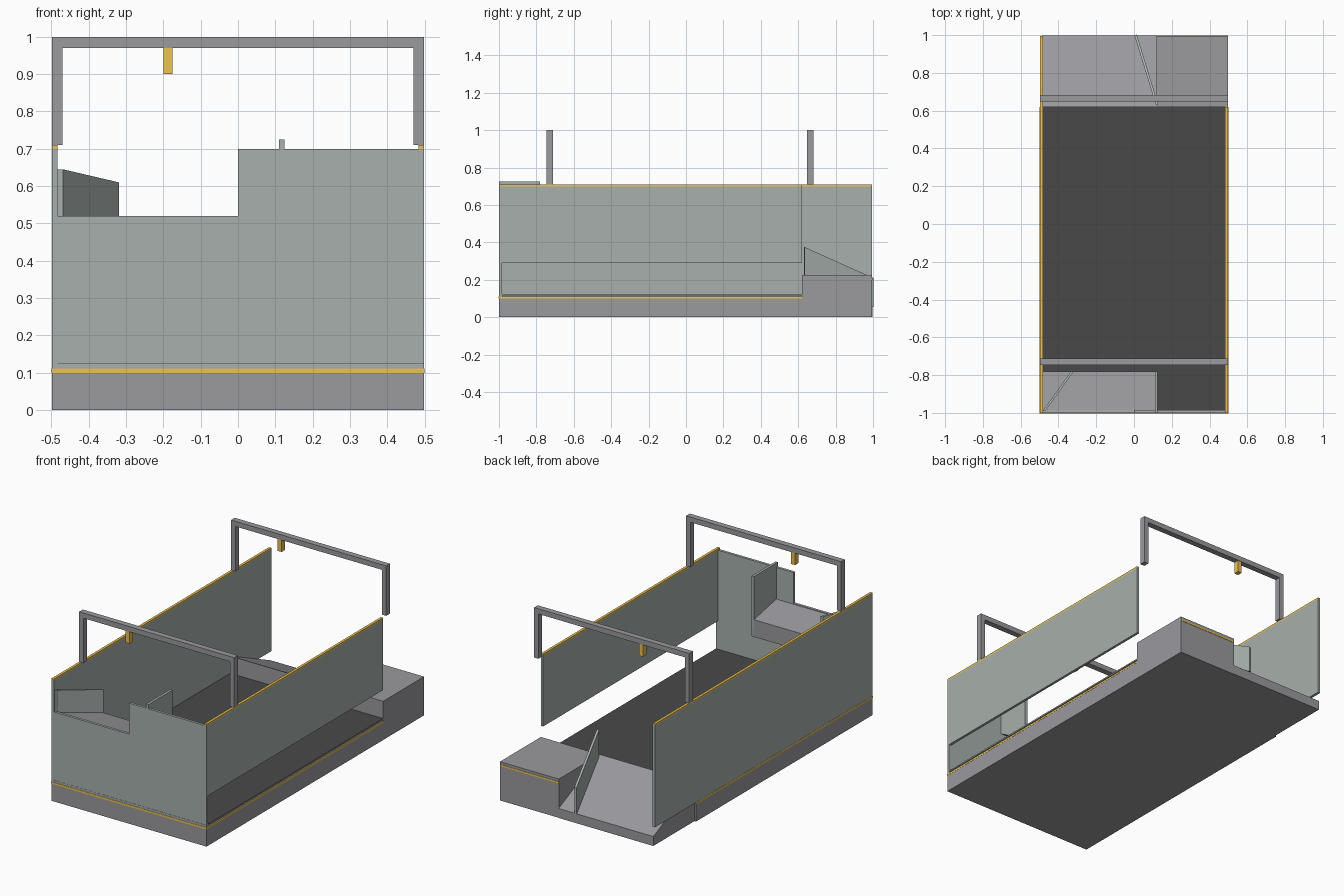
import bpy, bmesh
from mathutils import Vector

if "Cube" in bpy.data.objects:
    bpy.data.objects.remove(bpy.data.objects["Cube"])


def material(name, rgb):
    m = bpy.data.materials.new(name)
    m.diffuse_color = (*rgb, 1)
    m.use_nodes = True
    m.node_tree.nodes["Principled BSDF"].inputs["Base Color"].default_value = m.diffuse_color
    return m


GREY = material("mid_grey", (0.325, 0.325, 0.345))
GLASS = material("pale_glass", (0.386, 0.433, 0.411))
GOLD = material("gold_trim", (0.84, 0.54, 0.09))
DARK = material("dark_floor", (0.066, 0.066, 0.066))
W = 0.498   # half width
T = 0.015   # wall thickness


def prism(name, points, offset, mat=GREY):
    """Extrude a planar outline by an offset vector."""
    bm = bmesh.new()
    face = bm.faces.new([bm.verts.new(p) for p in points])
    ext = bmesh.ops.extrude_face_region(bm, geom=[face])
    verts = [v for v in ext["geom"] if isinstance(v, bmesh.types.BMVert)]
    bmesh.ops.translate(bm, verts=verts, vec=Vector(offset))
    bmesh.ops.recalc_face_normals(bm, faces=bm.faces)
    me = bpy.data.meshes.new(name)
    bm.to_mesh(me)
    bm.free()
    ob = bpy.data.objects.new(name, me)
    bpy.context.collection.objects.link(ob)
    me.materials.append(mat)
    return ob


def box(name, x, y, z, mat=GREY):
    pts = [(x[0], y[0], z[0]), (x[1], y[0], z[0]), (x[1], y[1], z[0]), (x[0], y[1], z[0])]
    return prism(name, pts, (0, 0, z[1] - z[0]), mat)


# Base, floor plate with dark surface, and rear corner block
box("base", (-W, W), (-1, 0.62), (0, 0.11))
box("floor_plate", (-W + T, W), (-1.001, 0.62), (0.117, 0.124), GLASS)
box("floor_surface", (-W + T, W), (-1.0, 0.62), (0.124, 0.125), DARK)
box("rear_block", (0.12, W), (0.62, 0.995), (0, 0.225))

# Rear entry ramp
prism("rear_ramp", [(-0.488, 0.62, 0), (-0.488, 0.997, 0), (-0.488, 0.997, 0.055),
                    (-0.488, 0.62, 0.225)], (0.61, 0, 0))
# Slanted guide standing on the rear ramp
prism("rear_guide", [(0.002, 1.0, 0.055), (0.115, 0.632, 0.215),
                     (0.115, 0.632, 0.375), (0.002, 1.0, 0.21)], (0.013, 0.002, 0), GLASS)

# Side walls: the right one is shorter and open below
box("left_wall", (-W, -W + T), (-1, 0.995), (0.11, 0.70), GLASS)
box("right_wall", (W - T, W), (-1, 0.62), (0.29, 0.70), GLASS)

# Front wall with a lowered left half
prism("front_wall", [(-W + T, -1, 0.11), (W, -1, 0.11), (W, -1, 0.29), (W - T, -1, 0.29),
                     (W - T, -1, 0.70), (0, -1, 0.70), (0, -1, 0.52), (-W + T, -1, 0.52)],
      (0, T, 0), GLASS)

# Front ledge sloping inward, its divider and deflector
prism("front_ledge", [(-W + T, -1.0, 0.505), (-W + T, -1.0, 0.519),
                      (-W + T, -0.78, 0.475), (-W + T, -0.78, 0.375)], (0.605, 0, 0))
prism("ledge_divider", [(0.11, -1, 0.505), (0.11, -1, 0.725), (0.11, -0.78, 0.725),
                        (0.11, -0.78, 0.375)], (T, 0, 0), GLASS)
prism("ledge_deflector", [(-0.483, -0.99, 0.51), (-0.333, -0.78, 0.465),
                          (-0.333, -0.78, 0.61), (-0.483, -0.99, 0.645)], (0.014, 0, 0), GLASS)

# Gold trim strips
box("left_top_trim", (-W, -W + T), (-1, 0.995), (0.70, 0.71), GOLD)
box("right_top_trim", (W - T, W), (-1, 0.62), (0.70, 0.71), GOLD)
box("front_base_trim", (-W - 0.001, W + 0.001), (-1.002, -0.998), (0.10, 0.111), GOLD)
box("block_trim", (0.12, W), (0.994, 0.997), (0.20, 0.21), GOLD)
for side, s in (("left", -1), ("right", 1)):
    box(side + "_base_trim", sorted((s * (W - 0.002), s * (W + 0.001))), (-1, 0.62),
        (0.10, 0.111), GOLD)

# Overhead arches, each with a small gold hanger
for name, y in (("front", -0.729), ("rear", 0.665)):
    i = W - 0.028
    outline = [(-W, 0.71), (-W, 1), (W, 1), (W, 0.71), (i, 0.71), (i, 0.97), (-i, 0.97), (-i, 0.71)]
    prism(name + "_arch", [(px, y - 0.017, pz) for px, pz in outline], (0, 0.034, 0))
    box(name + "_hanger", (-0.20, -0.175), (y - 0.015, y + 0.015), (0.90, 0.97), GOLD)
